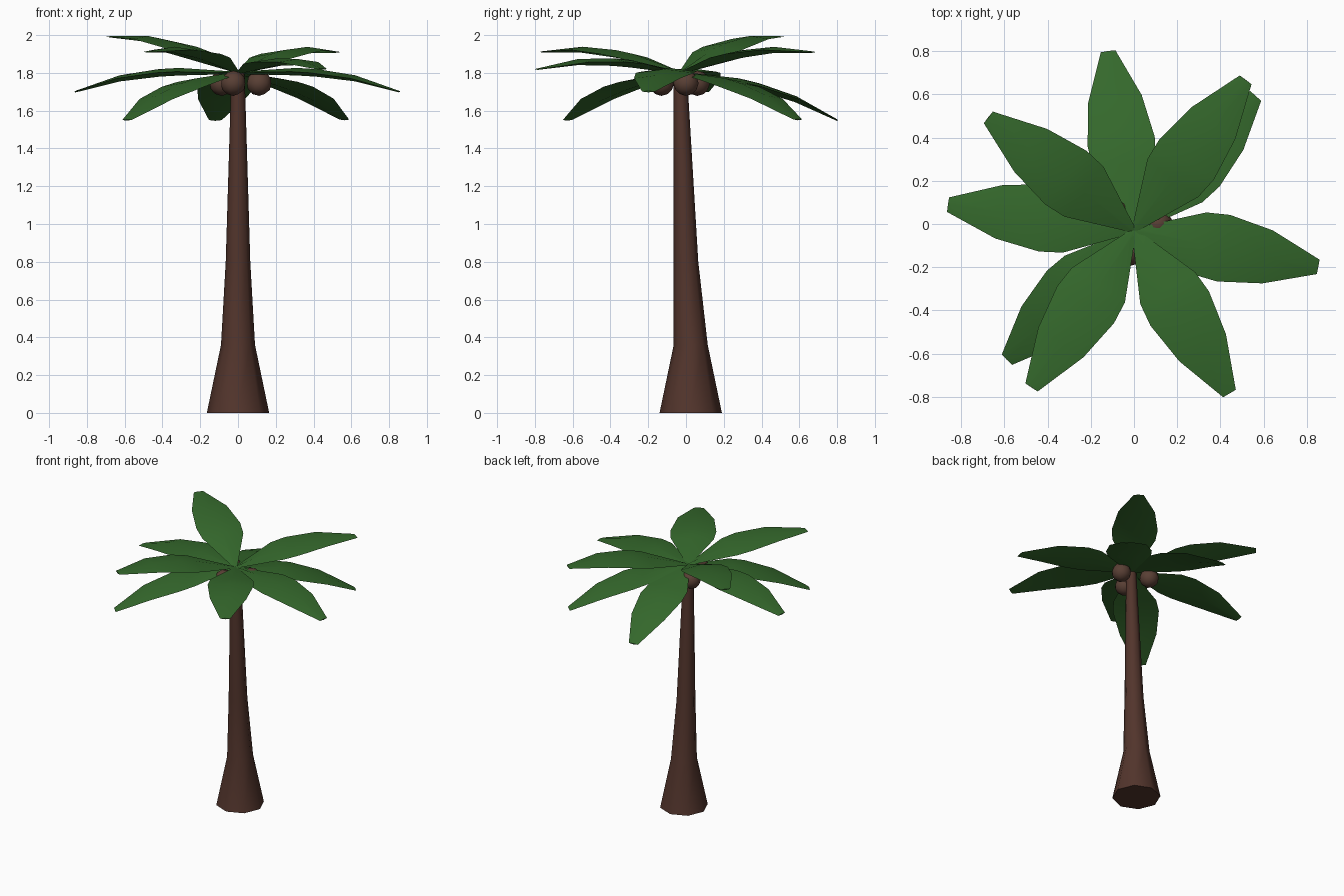
import bpy, bmesh, math
from mathutils import Vector, Matrix

if "Cube" in bpy.data.objects:
    bpy.data.objects.remove(bpy.data.objects["Cube"])


def material(name, rgb):
    m = bpy.data.materials.new(name)
    m.diffuse_color = (*rgb, 1)
    m.use_nodes = True
    m.node_tree.nodes["Principled BSDF"].inputs["Base Color"].default_value = m.diffuse_color
    return m


def loft(name, rings, mat):
    """Bridge a list of equal-length rings and cap both ends."""
    bm = bmesh.new()
    vs = [[bm.verts.new(p) for p in ring] for ring in rings]
    n = len(vs[0])
    for a, b in zip(vs, vs[1:]):
        for i in range(n):
            j = (i + 1) % n
            bm.faces.new((a[i], a[j], b[j], b[i]))
    bm.faces.new(vs[0][::-1])
    bm.faces.new(vs[-1])
    bmesh.ops.recalc_face_normals(bm, faces=bm.faces)
    me = bpy.data.meshes.new(name)
    bm.to_mesh(me)
    bm.free()
    me.materials.append(mat)
    ob = bpy.data.objects.new(name, me)
    bpy.context.collection.objects.link(ob)
    smooth(ob)
    return ob


def smooth(ob):
    bpy.ops.object.select_all(action='DESELECT')
    ob.select_set(True)
    bpy.context.view_layer.objects.active = ob
    bpy.ops.object.shade_smooth_by_angle(angle=math.radians(50))


bark = material("bark", (0.085, 0.035, 0.025))
green = material("leaf_green", (0.035, 0.14, 0.025))
shell = material("coconut_brown", (0.10, 0.05, 0.035))

# Trunk: flared foot, slightly leaning toward the front (z, centre y, radius)
profile = [(0, 0.025, 0.165), (0.36, 0.025, 0.09), (0.80, 0.0, 0.065),
           (1.30, -0.015, 0.05), (1.80, -0.03, 0.035)]
loft("trunk", [[(r * math.cos(k * math.pi / 4), y + r * math.sin(k * math.pi / 4), z)
                for k in range(8)] for z, y, r in profile], bark)

# Fronds: distance, half width, edge height, half thickness
sections = [(0.0, 0.012, 0.0, 0.006), (0.31, 0.147, 0.042, 0.02),
            (0.42, 0.157, 0.048, 0.02), (0.63, 0.125, 0.043, 0.016),
            (0.875, 0.034, 0.0, 0.004)]
crown = Vector((0, -0.03, 1.80))
tips = [(-0.12, 0.80, 1.55), (-0.67, 0.49, 1.99), (-0.865, 0.09, 1.70),
        (-0.59, -0.63, 1.55), (-0.47, -0.75, 1.91), (0.445, -0.79, 1.82),
        (0.86, -0.20, 1.70), (0.515, 0.665, 1.91), (0.57, 0.60, 1.55)]
for i, tip in enumerate(tips):
    d = Vector(tip) - crown
    az = math.atan2(d.y, d.x)
    el = math.atan2(d.z, math.hypot(d.x, d.y))
    rot = Matrix.Rotation(az, 3, 'Z') @ Matrix.Rotation(-el, 3, 'Y')
    rings = [[crown + rot @ Vector(p) for p in
              ((u, w, h), (u, 0, h + t), (u, -w, h), (u, 0, h - t))]
             for u, w, h, t in sections]
    loft(f"frond_{i + 1}", rings, green)

# Coconuts under the crown
for i, (x, y) in enumerate([(0.112, 0.0), (-0.025, -0.13), (-0.085, 0.06)]):
    bpy.ops.mesh.primitive_ico_sphere_add(subdivisions=2, radius=0.067,
                                          location=(x, y, 1.745))
    ob = bpy.context.object
    ob.name = f"coconut_{i + 1}"
    ob.data.materials.append(shell)
    smooth(ob)
